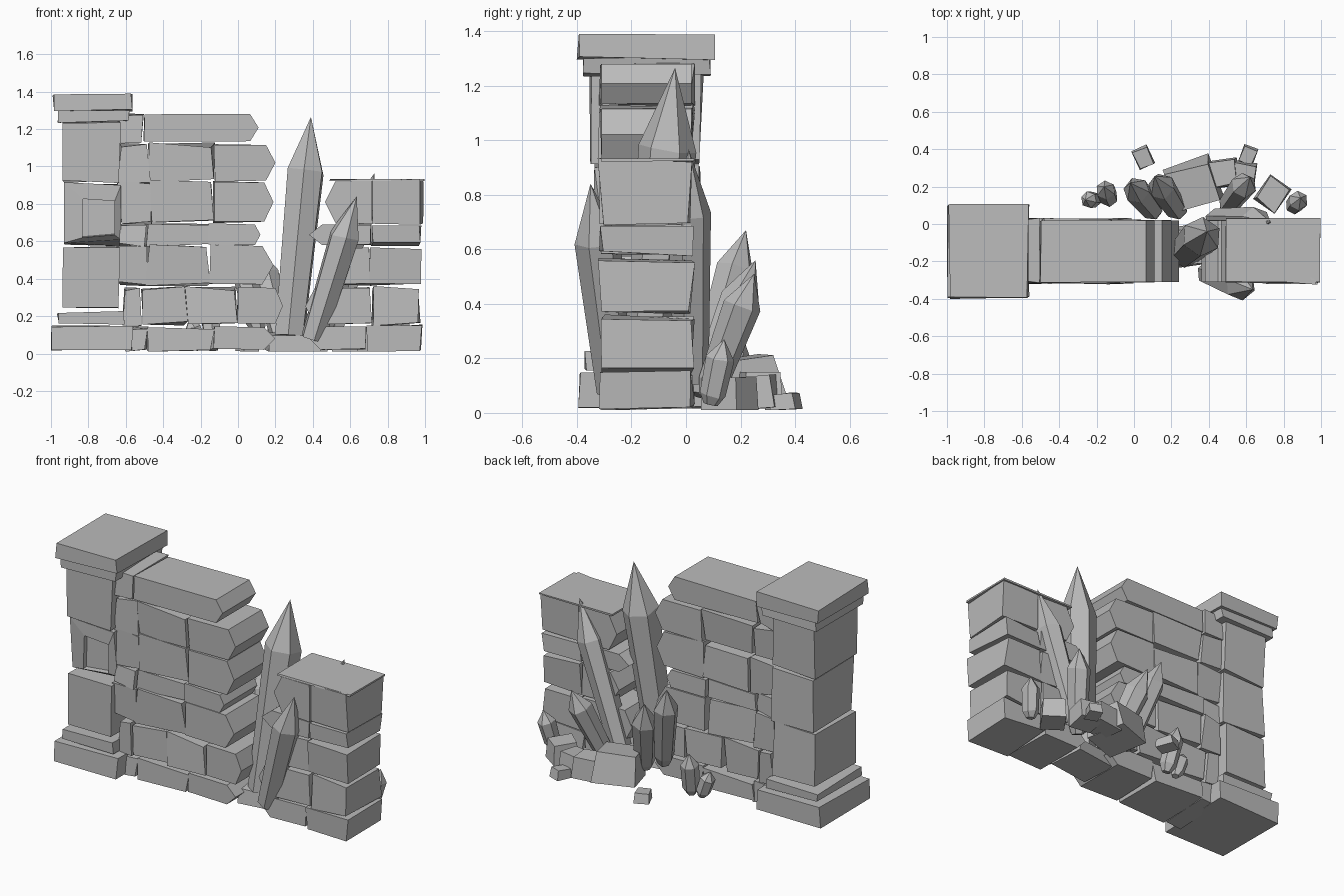
import bpy, bmesh, math, random
from mathutils import Vector, Matrix

if "Cube" in bpy.data.objects:
    bpy.data.objects.remove(bpy.data.objects["Cube"])

random.seed(4)
stone = bpy.data.materials.new("stone grey")
stone.diffuse_color = (0.5, 0.5, 0.5, 1)
stone.use_nodes = True
stone.node_tree.nodes["Principled BSDF"].inputs["Base Color"].default_value = stone.diffuse_color


def finish(name, bm):
    bmesh.ops.recalc_face_normals(bm, faces=bm.faces)
    me = bpy.data.meshes.new(name)
    bm.to_mesh(me)
    bm.free()
    me.materials.append(stone)
    ob = bpy.data.objects.new(name, me)
    bpy.context.collection.objects.link(ob)
    return ob


def block(name, x0, x1, z0, z1, y0=-0.31, y1=0.02, tip=0, jit=0.010, recess=False):
    """Rough stone; tip is the length of a wedge end, + right, - left."""
    pts = [(x0, z0), (x1, z0), (x1, z1), (x0, z1)]
    zm = (z0 + z1) / 2
    if tip > 0:
        pts = [(x0, z0), (x1 - tip, z0), (x1, zm), (x1 - tip, z1), (x0, z1)]
    elif tip < 0:
        pts = [(x0 - tip, z0), (x1, z0), (x1, z1), (x0 - tip, z1), (x0, zm)]
    bm = bmesh.new()
    rings = []
    for y in (y0, y1):
        ring = []
        for x, z in pts:
            v = Vector((x, y, z))
            broken = (tip > 0 and x > x0) or (tip < 0 and x < x1)
            if not broken:
                v += Vector([random.uniform(-jit, jit) for _ in range(3)])
            v.z = max(v.z, 0.01)
            ring.append(bm.verts.new(v))
        rings.append(ring)
    front = bm.faces.new(rings[0])
    bm.faces.new(rings[1])
    n = len(pts)
    for i in range(n):
        j = (i + 1) % n
        bm.faces.new((rings[0][i], rings[0][j], rings[1][j], rings[1][i]))
    if recess:
        bmesh.ops.recalc_face_normals(bm, faces=bm.faces)
        bmesh.ops.inset_region(bm, faces=[front], thickness=0.095)
        inner = list(front.verts)
        bmesh.ops.translate(bm, verts=inner, vec=(0.035, 0, -0.02))
        ext = bmesh.ops.extrude_discrete_faces(bm, faces=[front])["faces"][0]
        bmesh.ops.translate(bm, verts=list(ext.verts), vec=(0, 0.03, 0.005))
    return finish(name, bm)


def crystal(name, base, tip, r, shoulder=0.76, taper=0.75, foot=0.0, spin=0.2):
    """Six-sided crystal from base point to tip point."""
    base, tip = Vector(base), Vector(tip)
    axis = tip - base
    rot = axis.to_track_quat('Z', 'Y').to_matrix()
    bm = bmesh.new()
    steps = [(0, r * taper), (shoulder, r)]
    if foot:
        steps = [(0, r * 0.5), (foot, r * taper), (shoulder, r)]
    rings = []
    for t, rad in steps:
        rings.append([bm.verts.new(base + axis * t + rot @ Vector(
            (rad * math.cos(a), rad * math.sin(a), random.uniform(-.1, .1) * rad)))
            for a in [spin + k * math.pi / 3 for k in range(6)]])
    apex = bm.verts.new(tip)
    bm.faces.new(rings[0])
    for k in range(6):
        j = (k + 1) % 6
        for a, b in zip(rings, rings[1:]):
            bm.faces.new((a[k], a[j], b[j], b[k]))
        bm.faces.new((rings[-1][k], rings[-1][j], apex))
    return finish(name, bm)


def rubble(name, loc, size, turn, tilt=0):
    bm = bmesh.new()
    bmesh.ops.create_cube(bm, size=1)
    m = (Matrix.Translation(loc) @ Matrix.Rotation(math.radians(turn), 4, 'Z')
         @ Matrix.Rotation(math.radians(tilt), 4, 'X') @ Matrix.Diagonal((*size, 1)))
    for v in bm.verts:
        if v.co.z > 0:
            v.co.x *= random.uniform(0.75, 1)
            v.co.y *= random.uniform(0.75, 1)
        v.co = m @ v.co
        v.co.z = max(v.co.z, 0.01)
    return finish(name, bm)


# corner pillar: plinth, three shaft stones, cap
block("pillar_plinth", -0.995, -0.565, 0.02, 0.145, -0.39, 0.10, jit=0.006)
block("pillar_plinth_step", -0.965, -0.61, 0.16, 0.22, -0.365, 0.075, jit=0.008)
block("pillar_stone_low", -0.93, -0.64, 0.25, 0.57, -0.345, 0.055)
mid = block("pillar_stone_middle", -0.925, -0.63, 0.58, 0.91, -0.345, 0.055, recess=True)
block("pillar_stone_high", -0.93, -0.635, 0.92, 1.24, -0.345, 0.055)
block("pillar_cap_lower", -0.96, -0.585, 1.24, 1.305, -0.375, 0.085, jit=0.007)
block("pillar_cap", -0.985, -0.57, 1.30, 1.385, -0.395, 0.10, jit=0.007)
# middle shaft stone is pushed back along its lower front edge
for v in mid.data.vertices:
    if v.co.z < 0.61 and v.co.y < -0.2:
        v.co.y += 0.04
        v.co.z += 0.02

# left wall: rows of (bottom, top, joints ..., broken end, wedge length)
left_rows = [
    (0.02, 0.14, (-0.62, -0.485, -0.13, 0.20), 0.06),
    (0.16, 0.35, (-0.62, -0.52, -0.275, -0.01, 0.24), 0.04),
    (0.37, 0.575, (-0.64, -0.49, -0.155, 0.19), 0.06),
    (0.58, 0.69, (-0.64, -0.495, -0.16, 0.12), 0.03),
    (0.705, 0.915, (-0.64, -0.465, -0.135, 0.19), 0.05),
    (0.925, 1.115, (-0.64, -0.475, -0.13, 0.20), 0.05),
    (1.135, 1.28, (-0.64, -0.505, 0.11), 0.045)]
for r, (z0, z1, xs, tip) in enumerate(left_rows):
    for i in range(len(xs) - 1):
        last = i == len(xs) - 2
        block(f"left_wall_stone_{r + 1}_{i + 1}", xs[i] + 0.005, xs[i + 1] - (0 if last else 0.005),
              z0, z1, tip=tip if last else 0, jit=0.008 if last else 0.014)

# right wall: rows of (bottom, top, broken end, joint, right end, wedge length)
right_rows = [
    (0.02, 0.145, 0.38, 0.69, 0.985, 0.06),
    (0.155, 0.35, 0.36, 0.715, 0.975, 0.05),
    (0.37, 0.56, 0.45, 0.71, 0.975, 0.06),
    (0.58, 0.69, 0.38, 0.715, 0.97, 0.07),
    (0.70, 0.92, 0.465, 0.715, 0.985, 0.055)]
for r, (z0, z1, a, b, c, tip) in enumerate(right_rows):
    block(f"right_wall_broken_stone_{r + 1}", a, b - 0.005, z0, z1, tip=-tip, jit=0.008)
    block(f"right_wall_end_stone_{r + 1}", b + 0.005, c, z0, z1, jit=0.014)
block("right_wall_top_slab", 0.49, 0.995, 0.922, 0.932, -0.31, 0.03, jit=0.002)

# crystals
crystal("tall_crystal", (0.275, -0.15, 0.09), (0.39, -0.04, 1.265), 0.107, 0.75, 0.8)
crystal("front_crystal", (0.40, -0.26, 0.08), (0.635, -0.35, 0.84), 0.085, 0.72, 0.8, spin=0.5)
crystal("leaning_crystal", (0.44, 0.02, 0.12), (0.73, 0.01, 0.965), 0.08, 0.72, 0.8)
crystal("back_crystal_1", (0.49, 0.08, 0.06), (0.62, 0.25, 0.51), 0.07, 0.75, 0.8, 0.12)
crystal("back_crystal_2", (0.24, 0.06, 0.06), (0.11, 0.255, 0.56), 0.075, 0.72, 0.8, 0.1)
crystal("back_crystal_3", (0.11, 0.06, 0.12), (-0.02, 0.22, 0.67), 0.072, 0.75, 0.8, 0.1)
crystal("small_crystal_1", (-0.13, 0.13, 0.02), (-0.16, 0.20, 0.30), 0.053, 0.72, 0.95, 0.15)
crystal("small_crystal_2", (-0.20, 0.13, 0.02), (-0.26, 0.13, 0.19), 0.045, 0.7, 0.95, 0.2)
crystal("small_crystal_3", (0.85, 0.09, 0.03), (0.89, 0.14, 0.27), 0.053, 0.72, 0.9, 0.15)

# fallen rubble behind the gap
pieces = [
    ((0.05, 0.355, 0.04), (0.09, 0.11, 0.06), 25, 5),
    ((0.61, 0.365, 0.04), (0.08, 0.10, 0.06), -20, 5),
    ((0.32, 0.21, 0.11), (0.26, 0.24, 0.18), 20, 8),
    ((0.47, 0.27, 0.085), (0.18, 0.15, 0.13), 8, 0),
    ((0.58, 0.26, 0.075), (0.14, 0.14, 0.12), -8, 5),
    ((0.74, 0.16, 0.07), (0.14, 0.16, 0.12), -35, 0),
    ((0.29, -0.12, 0.06), (0.28, 0.22, 0.09), 8, 5)]
for i, p in enumerate(pieces):
    rubble(f"rubble_{i + 1}", *p)
